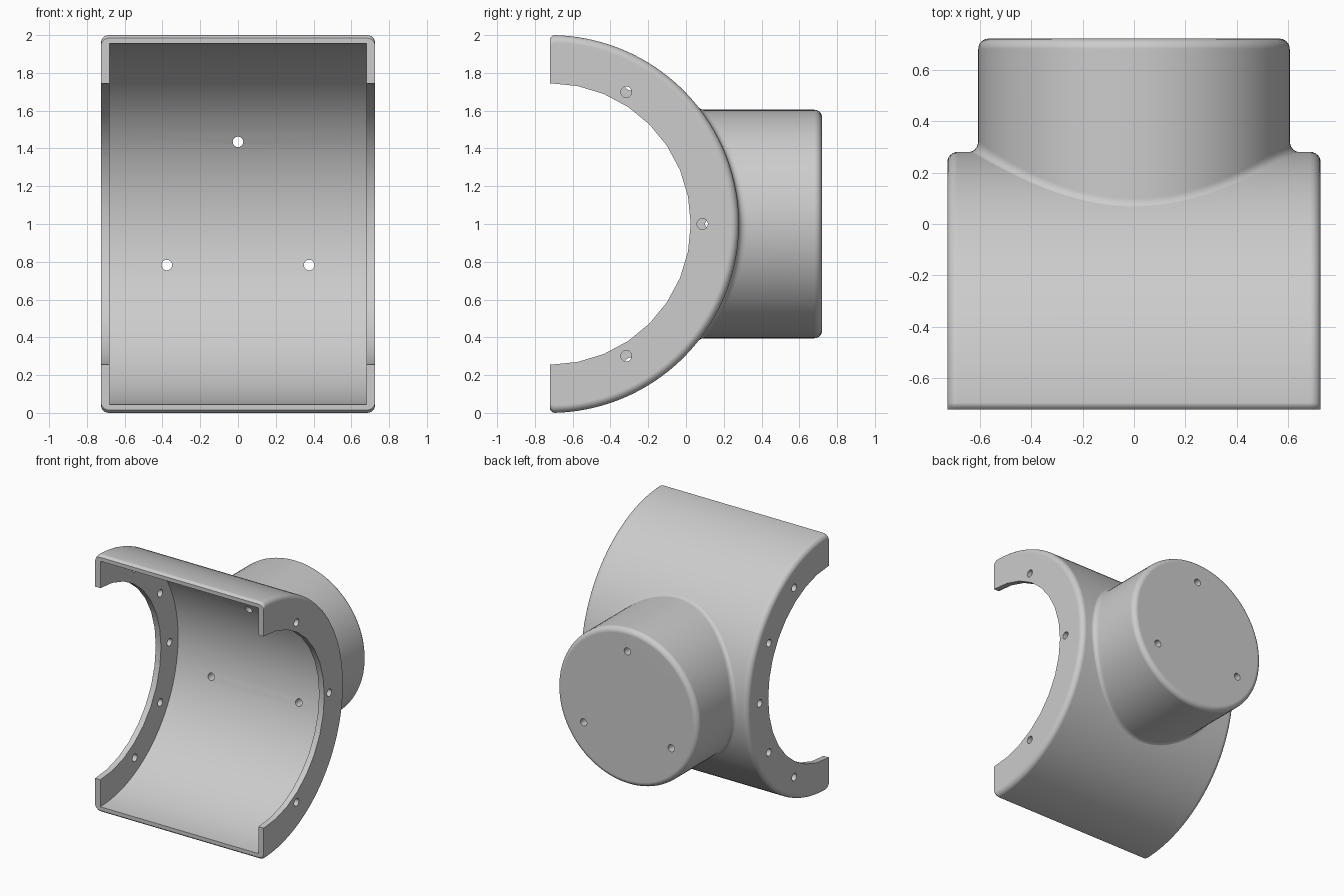
import bpy, bmesh
from math import sin, cos, tan, asin, pi, sqrt, radians
from mathutils import Matrix

if "Cube" in bpy.data.objects:
    bpy.data.objects.remove(bpy.data.objects["Cube"], do_unlink=True)

AXIS_Y, AXIS_Z = -0.72, 1.0      # centre line of the half shell
HALF_W, WALL = 0.725, 0.045
BOSS_R, BOSS_END, ROUND, FILLET = 0.605, 0.72, 0.04, 0.05
STEPS = 6                        # steps in every rounded edge

grey = bpy.data.materials.new("light grey")
grey.use_nodes = True
grey.diffuse_color = (0.604, 0.604, 0.604, 1)
grey.node_tree.nodes["Principled BSDF"].inputs["Base Color"].default_value = (0.604, 0.604, 0.604, 1)


def to_object(bm, name):
    bmesh.ops.recalc_face_normals(bm, faces=bm.faces)
    if bm.calc_volume(signed=True) < 0:
        bmesh.ops.reverse_faces(bm, faces=bm.faces)
    mesh = bpy.data.meshes.new(name)
    bm.to_mesh(mesh)
    bm.free()
    mesh.materials.append(grey)
    ob = bpy.data.objects.new(name, mesh)
    bpy.context.collection.objects.link(ob)
    return ob


def loft(rings, name):
    """Closed solid through a list of point rings."""
    bm = bmesh.new()
    loops = [[bm.verts.new(p) for p in ring] for ring in rings]
    for low, high in zip(loops, loops[1:]):
        for i in range(len(low)):
            j = (i + 1) % len(low)
            bm.faces.new((low[i], low[j], high[j], high[i]))
    bm.faces.new(loops[0][::-1])
    bm.faces.new(loops[-1])
    return to_object(bm, name)


def add_cylinder(bm, radius, length, centre, axis, segments):
    turn = Matrix.Rotation(pi / 2, 4, 'Y' if axis == 'X' else 'X')
    bmesh.ops.create_cone(bm, cap_ends=True, segments=segments, radius1=radius,
                          radius2=radius, depth=length,
                          matrix=Matrix.Translation(centre) @ turn)


def combine(target, other, operation):
    mod = target.modifiers.new(operation.title(), 'BOOLEAN')
    mod.operation, mod.solver, mod.object = operation, 'EXACT', other
    bpy.context.view_layer.objects.active = target
    bpy.ops.object.modifier_apply(modifier=mod.name)
    bpy.data.objects.remove(other, do_unlink=True)


# Quarter round from side to end, as (distance from the end, inset of the side)
quarter = [(ROUND * (1 - sin(a)), ROUND * (1 - cos(a)))
           for a in (pi / 2 * k / STEPS for k in range(STEPS + 1))]

# Half shell: half discs lofted along x, with rounded rims and softened front edges
lip = [0, 0.008, 0.016, 0.025]
sweep = lip + [0.025 + (pi - 0.05) * i / 72 for i in range(1, 72)] + [pi - a for a in reversed(lip)]


def half_disc(x, inset):
    points = []
    for a in sweep:
        depth = max(0, 1 - sin(a) / 0.025)
        r = 1 - inset - 0.016 * depth ** 2
        points.append((x, AXIS_Y + r * sin(a), AXIS_Z + r * cos(a)))
    return points


left_half = [half_disc(HALF_W - d, inset) for d, inset in reversed(quarter)]
right_half = [half_disc(d - HALF_W, inset) for d, inset in quarter]
shell = loft(left_half + right_half, "pipe_saddle")


# Round boss: its foot blends into the curved shell, its end is rounded
def boss_ring(radius, y):
    return [(radius * cos(a), y, AXIS_Z + radius * sin(a))
            for a in (2 * pi * i / 96 for i in range(96))]


def fillet_ring(u):
    points = []
    for i in range(96):
        a = 2 * pi * i / 96
        slope = asin(BOSS_R * abs(sin(a)))
        reach = FILLET * tan((pi / 2 - slope) / 2)
        r = BOSS_R + (1 - u) ** 2 * reach * cos(slope)
        z = r * sin(a)
        y = AXIS_Y + sqrt(1 - z * z) + u * u * reach - 0.002
        points.append((r * cos(a), y, AXIS_Z + z))
    return points


rings = [boss_ring(BOSS_R, -0.3)]
rings += [fillet_ring(k / STEPS) for k in range(STEPS + 1)]
rings += [boss_ring(BOSS_R - inset, BOSS_END - d) for d, inset in quarter]
combine(shell, loft(rings, "boss"), 'UNION')

# Cavity between the end plates, then the bore through both plates
for radius, length, segments in ((1 - WALL, 2 * (HALF_W - WALL), 96), (0.745, 2, 32)):
    bm = bmesh.new()
    add_cylinder(bm, radius, length, (0, AXIS_Y, AXIS_Z), 'X', segments)
    combine(shell, to_object(bm, "cavity_cutter"), 'DIFFERENCE')

# Screw holes: three through the boss, three in one plate, five in the other
bm = bmesh.new()
for deg in (90, 210, 330):
    a = radians(deg)
    add_cylinder(bm, 0.028, 1.4, (0.435 * cos(a), 0.5, AXIS_Z + 0.435 * sin(a)), 'Y', 16)
for side, radius, angles in ((1, 0.807, (-60, 0, 60)), (-1, 0.85, (-60, -30, 0, 30, 60))):
    for deg in angles:
        a = radians(deg)
        add_cylinder(bm, 0.029, 0.2, (side * HALF_W, AXIS_Y + radius * cos(a),
                                      AXIS_Z + radius * sin(a)), 'X', 16)
combine(shell, to_object(bm, "hole_cutter"), 'DIFFERENCE')

# Smooth shading with sharp edges kept, flat faces kept even
bpy.ops.object.select_all(action='DESELECT')
shell.select_set(True)
bpy.context.view_layer.objects.active = shell
bpy.ops.object.shade_smooth_by_angle(angle=radians(30))
even = shell.modifiers.new("Even Normals", 'WEIGHTED_NORMAL')
even.keep_sharp = True
